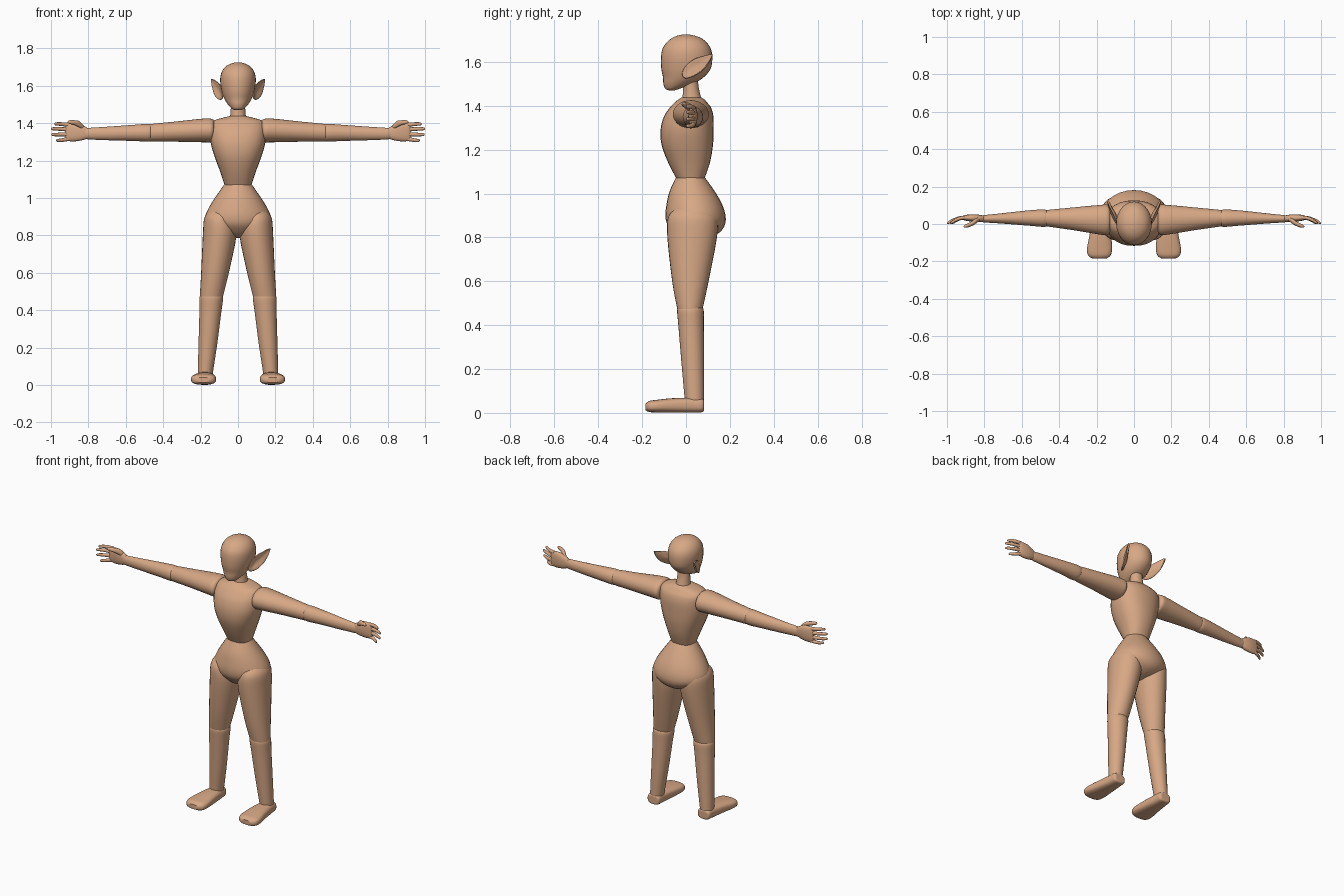
import bpy, bmesh, math

skin = bpy.data.materials.new("tan_skin")
skin.diffuse_color = (0.68, 0.39, 0.235, 1)


def spline(rings, steps):
    """Catmull-Rom interpolation through the given rings."""
    out = []
    for i in range(len(rings) - 1):
        p0, p1 = rings[max(i - 1, 0)], rings[i]
        p2, p3 = rings[i + 1], rings[min(i + 2, len(rings) - 1)]
        for s in range(steps):
            t = s / steps
            out.append([0.5 * (2 * b + (c - a) * t + (2 * a - 5 * b + 4 * c - d) * t * t
                               + (3 * b - a - 3 * c + d) * t ** 3)
                        for a, b, c, d in zip(p0, p1, p2, p3)])
    out.append(list(rings[-1]))
    return out


def finish(name, bm, mirror):
    bmesh.ops.recalc_face_normals(bm, faces=bm.faces)
    me = bpy.data.meshes.new(name)
    bm.to_mesh(me)
    bm.free()
    me.materials.append(skin)
    ob = bpy.data.objects.new(name, me)
    bpy.context.collection.objects.link(ob)
    if mirror:
        ob.modifiers.new("mirror", 'MIRROR').use_mirror_merge = False
    bpy.ops.object.select_all(action='DESELECT')
    ob.select_set(True)
    bpy.context.view_layer.objects.active = ob
    bpy.ops.object.shade_smooth_by_angle(angle=math.radians(40))
    return ob


def loft(name, rings, axis='z', mirror=False, power=2.0, sides=28, steps=4):
    """Skin rings (x, y, z, radius a, radius b) lying across the axis."""
    bm = bmesh.new()
    loops = []
    for x, y, z, a, b in spline(rings, steps):
        loop = []
        for k in range(sides):
            t = 2 * math.pi * k / sides
            c, s = math.cos(t), math.sin(t)
            u = a * math.copysign(abs(c) ** (2 / power), c)
            v = b * math.copysign(abs(s) ** (2 / power), s)
            off = {'z': (u, v, 0), 'x': (0, u, v), 'y': (u, 0, v)}[axis]
            loop.append(bm.verts.new((x + off[0], y + off[1], z + off[2])))
        loops.append(loop)
    for l0, l1 in zip(loops, loops[1:]):
        for k in range(sides):
            j = (k + 1) % sides
            bm.faces.new((l0[k], l0[j], l1[j], l1[k]))
    bm.faces.new(loops[0])
    bm.faces.new(loops[-1])
    return finish(name, bm, mirror)


# Head and neck
loft("head", [(0, -.065, 1.47, .014, .012), (0, -.062, 1.477, .032, .032),
              (0, -.035, 1.50, .054, .068), (0, -.012, 1.53, .073, .093),
              (0, 0, 1.57, .087, .113), (0, .003, 1.62, .095, .117),
              (0, .003, 1.66, .092, .11), (0, .003, 1.69, .078, .09),
              (0, .002, 1.71, .056, .064), (0, 0, 1.722, .026, .03),
              (0, 0, 1.725, .004, .004)])
loft("neck", [(0, .028, 1.40, .05, .052), (0, .026, 1.44, .042, .042),
              (0, .022, 1.49, .038, .035), (0, .018, 1.56, .036, .034)])

# Torso and pelvis meet at a sharp waist
loft("torso", [(0, .02, 1.07, .072, .065), (0, .014, 1.14, .095, .095),
               (0, .006, 1.22, .125, .117), (0, .005, 1.29, .145, .121),
               (0, .012, 1.35, .150, .113), (0, .02, 1.39, .146, .095),
               (0, .022, 1.414, .128, .075), (0, .025, 1.428, .085, .06),
               (0, .025, 1.438, .045, .045)], power=2.3)
loft("pelvis", [(0, .02, 1.075, .072, .065), (0, .028, 1.01, .117, .103),
                (0, .038, .95, .155, .127), (0, .043, .90, .175, .137),
                (0, .046, .86, .166, .132), (0, .048, .825, .115, .108),
                (0, .04, .80, .06, .07), (0, .03, .787, .015, .02)])

# Legs
loft("thigh", [(.098, .03, .93, .06, .08), (.099, .03, .89, .082, .112),
               (.098, .028, .80, .090, .113), (.123, .02, .60, .074, .083),
               (.142, .018, .475, .062, .058), (.143, .018, .46, .058, .054)], mirror=True)
loft("shin", [(.142, .02, .485, .045, .045), (.142, .02, .472, .063, .06),
              (.147, .023, .40, .059, .058), (.161, .031, .22, .050, .051),
              (.175, .038, .06, .040, .044), (.175, .038, .03, .038, .042)], mirror=True)
loft("foot", [(.176, .082, .034, .018, .016), (.176, .076, .034, .040, .030),
              (.177, .03, .035, .046, .034), (.180, -.06, .034, .058, .033),
              (.184, -.13, .031, .067, .029), (.185, -.168, .029, .060, .025),
              (.185, -.185, .027, .036, .014)], axis='y', mirror=True, power=2.8)

# Arms
loft("upper_arm", [(.125, .022, 1.362, .05, .045), (.14, .022, 1.361, .080, .062),
                   (.19, .023, 1.361, .078, .063), (.33, .028, 1.355, .060, .054),
                   (.47, .031, 1.349, .043, .046), (.485, .031, 1.349, .037, .04)],
     axis='x', mirror=True)
loft("forearm", [(.462, .031, 1.349, .030, .032), (.475, .031, 1.349, .046, .047),
                 (.56, .032, 1.348, .041, .043), (.70, .030, 1.345, .028, .036),
                 (.805, .028, 1.344, .019, .030), (.815, .028, 1.344, .015, .025)],
     axis='x', mirror=True)

# Hands: palm, four curled fingers and a thumb
loft("palm", [(.795, .028, 1.345, .014, .022), (.825, .030, 1.349, .019, .038),
              (.86, .032, 1.352, .020, .048), (.895, .033, 1.352, .016, .049),
              (.915, .033, 1.352, .011, .044), (.922, .032, 1.352, .005, .035)],
     axis='x', mirror=True, power=2.4)
fingers = [("index", 1.391, 1.396, .982), ("middle", 1.366, 1.370, 1.0),
           ("ring", 1.341, 1.339, .998), ("little", 1.317, 1.308, .972)]
for label, z0, z1, tip in fingers:
    d = tip - .90
    loft(label + "_finger", [(.90, .034, z0, .010, .0115), (.90 + d * .35, .031, (z0 + z1) / 2, .010, .0105),
                             (.90 + d * .7, .019, z1, .009, .0095), (.90 + d * .93, .007, z1, .007, .0075),
                             (tip, .003, z1, .002, .002)],
         axis='x', mirror=True, sides=12, steps=3)
loft("thumb", [(.825, .028, 1.375, .010, .012), (.848, .014, 1.394, .014, .017),
               (.875, -.002, 1.403, .012, .013), (.900, -.011, 1.406, .009, .010),
               (.911, -.014, 1.405, .003, .003)], axis='x', mirror=True, sides=14)

# Pointed ears: a cupped leaf shape swept out and back to a tip
rim = [(.080, -.022, 1.522), (.082, -.018, 1.570), (.100, .035, 1.617), (.122, .080, 1.629),
       (.141, .123, 1.637), (.139, .102, 1.582), (.125, .055, 1.542), (.104, .015, 1.522)]
bm = bmesh.new()
sides = []
for dx, dy, hub in ((.004, -.005, (.101, .032, 1.573)), (-.006, .006, (.091, .050, 1.573))):
    outer = [bm.verts.new((x + dx, y + dy * (y < .11), z)) for x, y, z in rim]
    inner = [bm.verts.new([.45 * p + .55 * h for p, h in zip((x + dx, y, z), hub)]) for x, y, z in rim]
    mid = bm.verts.new(hub)
    for k in range(len(rim)):
        j = (k + 1) % len(rim)
        bm.faces.new((outer[k], outer[j], inner[j], inner[k]))
        bm.faces.new((inner[k], inner[j], mid))
    sides.append(outer)
for k in range(len(rim)):
    j = (k + 1) % len(rim)
    bm.faces.new((sides[0][k], sides[0][j], sides[1][j], sides[1][k]))
tip_edge = [e for e in bm.edges if sides[0][4] in e.verts and sides[1][4] in e.verts]
crease = bm.edges.layers.float.new("crease_edge")
for v in (sides[0][4], sides[1][4]):
    for e in v.link_edges:
        e[crease] = 0.7
ear = finish("ear", bm, True)
sub = ear.modifiers.new("smooth", 'SUBSURF')
sub.levels = sub.render_levels = 2
